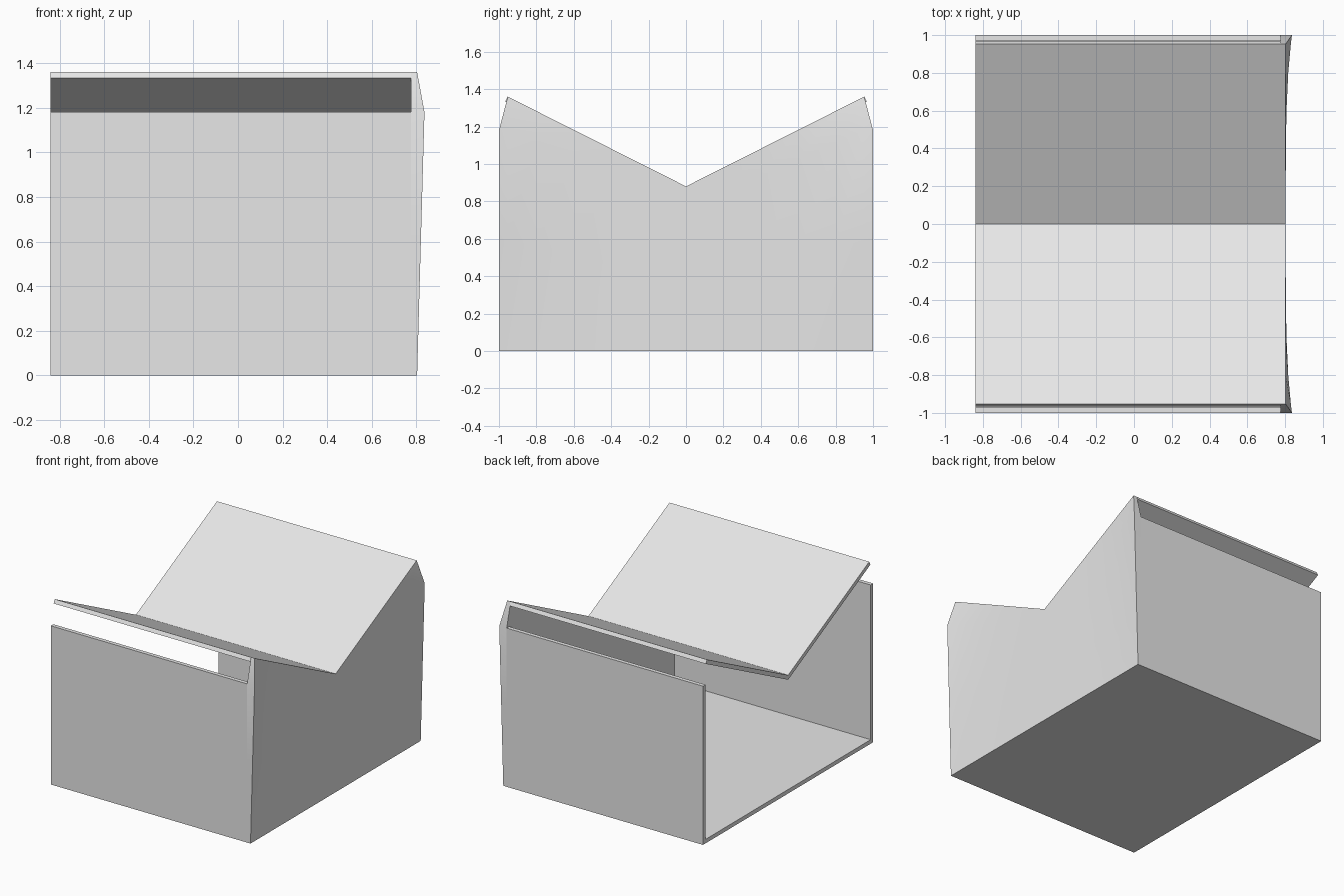
import bpy
import bmesh

cube = bpy.data.objects.get("Cube")
if cube:
    bpy.data.objects.remove(cube, do_unlink=True)

# Overall dimensions
LEFT, INNER, OUTER = -0.84, 0.775, 0.803
EAVE, RIDGE, VALLEY = 1.18, 1.36, 0.88
ROOF_Y, SHEET = 0.953, 0.03

grey = bpy.data.materials.new("plain grey")
grey.use_nodes = True
grey.diffuse_color = (0.8, 0.8, 0.8, 1)
grey.node_tree.nodes["Principled BSDF"].inputs["Base Color"].default_value = (0.8, 0.8, 0.8, 1)


def finish(name, bm):
    bmesh.ops.remove_doubles(bm, verts=bm.verts[:], dist=0.0001)
    bmesh.ops.recalc_face_normals(bm, faces=bm.faces[:])
    mesh = bpy.data.meshes.new(name)
    bm.to_mesh(mesh)
    bm.free()
    mesh.materials.append(grey)
    obj = bpy.data.objects.new(name, mesh)
    bpy.context.collection.objects.link(obj)
    return obj


def extrude_x(name, profile):
    """Extrude a (y, z) outline from the open end to the end wall."""
    bm = bmesh.new()
    face = bm.faces.new([bm.verts.new((LEFT, y, z)) for y, z in profile])
    new = bmesh.ops.extrude_face_region(bm, geom=[face])["geom"]
    verts = [v for v in new if isinstance(v, bmesh.types.BMVert)]
    bmesh.ops.translate(bm, verts=verts, vec=(INNER - LEFT, 0, 0))
    return finish(name, bm)


def slab(name, y0, y1, z0, z1):
    return extrude_x(name, [(y0, z0), (y1, z0), (y1, z1), (y0, z1)])


# Floor and the two long walls
slab("floor", -1 + SHEET, 1 - SHEET, 0, SHEET)
slab("front_wall", -1, -1 + SHEET, 0, EAVE)
slab("back_wall", 1 - SHEET, 1, 0, EAVE)

# Butterfly roof, a folded sheet with square-cut edges
dy, dz = 0.0135, 0.027
extrude_x("butterfly_roof", [
    (-ROOF_Y, RIDGE), (0, VALLEY), (ROOF_Y, RIDGE),
    (ROOF_Y + dy, RIDGE - dz), (0, VALLEY - 0.034), (-ROOF_Y - dy, RIDGE - dz)])


# End wall: flat inside, outer face swelling slightly at the eaves
def roof_height(y):
    y = abs(y)
    if y <= ROOF_Y:
        return VALLEY + (RIDGE - VALLEY) * y / ROOF_Y
    return RIDGE + (EAVE - RIDGE) * (y - ROOF_Y) / (1 - ROOF_Y)


half = [0, 0.2, 0.4, 0.6, 0.8, ROOF_Y, 1]
columns = [-y for y in reversed(half[1:])] + half
bm = bmesh.new()
outer, inner = [], []
for y in columns:
    top = roof_height(y)
    shoulder = top if abs(y) == 1 else top * EAVE / RIDGE
    swell = 0.033 * abs(y) ** 4
    tip = swell if abs(y) == 1 else 0
    levels = [(0, 0), (shoulder / 2, swell / 2), (shoulder, swell), (top, tip)]
    outer.append([bm.verts.new((OUTER + s, y, z)) for z, s in levels])
    inner.append([bm.verts.new((INNER, y, z)) for z, s in levels])
for i in range(len(columns) - 1):
    for grid in (outer, inner):
        for j in range(3):
            bm.faces.new((grid[i][j], grid[i + 1][j], grid[i + 1][j + 1], grid[i][j + 1]))
    for j in (0, 3):
        bm.faces.new((outer[i][j], outer[i + 1][j], inner[i + 1][j], inner[i][j]))
for i in (0, -1):
    for j in range(3):
        bm.faces.new((outer[i][j], outer[i][j + 1], inner[i][j + 1], inner[i][j]))
end_wall = finish("end_wall", bm)

bpy.context.view_layer.objects.active = end_wall
end_wall.select_set(True)
bpy.ops.object.shade_smooth_by_angle()
